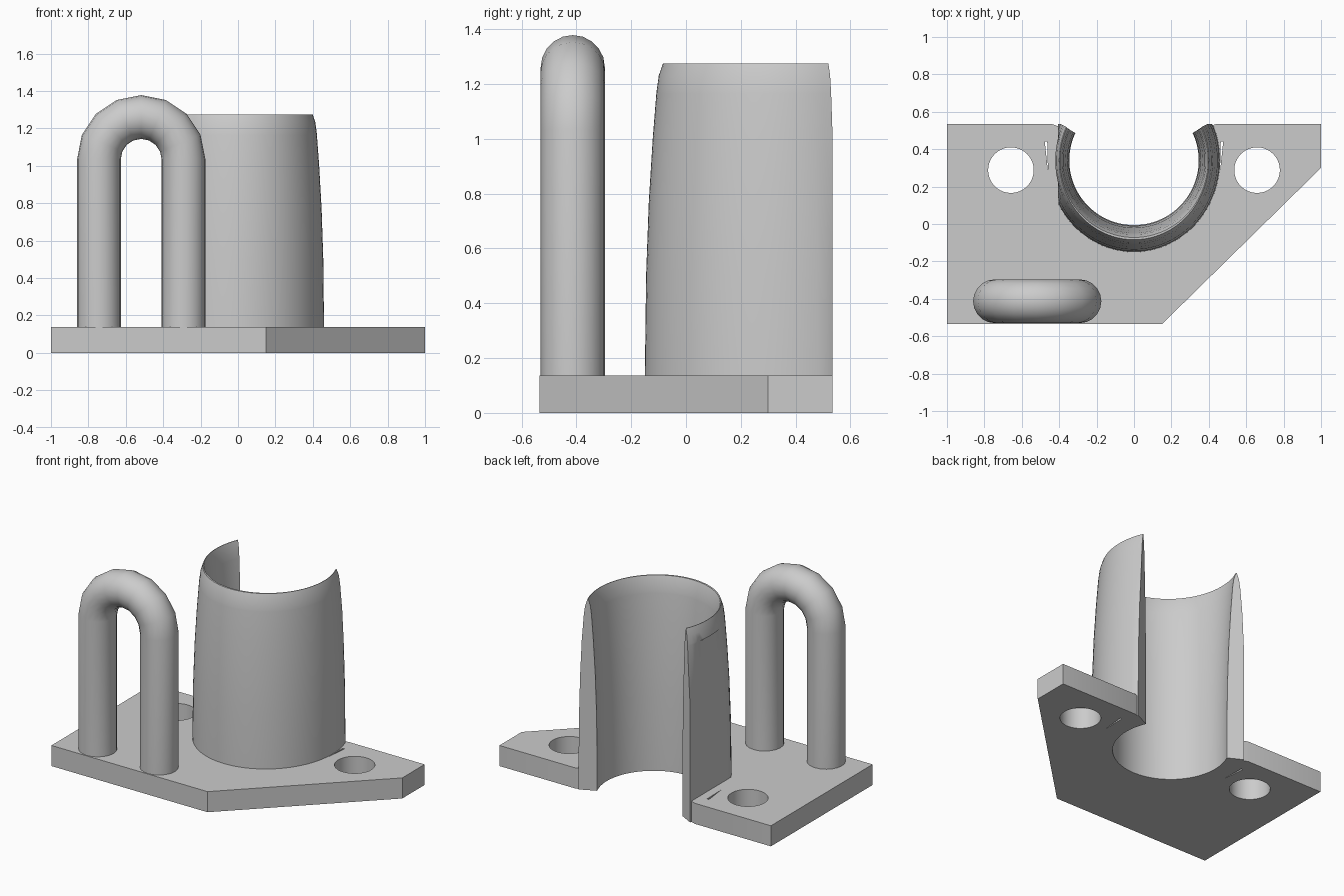
import bpy, bmesh, math
from mathutils import Vector

if "Cube" in bpy.data.objects:
    bpy.data.objects.remove(bpy.data.objects["Cube"])

GREY = (0.6, 0.6, 0.6, 1)
grey = bpy.data.materials.new("light_grey")
grey.use_nodes = True
grey.diffuse_color = GREY
grey.node_tree.nodes["Principled BSDF"].inputs["Base Color"].default_value = GREY

PLATE = 0.137          # plate thickness
CY = 0.34              # centre of the cradle in y
END = math.radians(25)  # where the cradle opening starts


def finish(obj, angle):
    """Assign the material and shade smooth with sharp edges kept."""
    obj.data.materials.clear()
    obj.data.materials.append(grey)
    bpy.ops.object.select_all(action='DESELECT')
    obj.select_set(True)
    bpy.context.view_layer.objects.active = obj
    bpy.ops.object.shade_smooth_by_angle(angle=math.radians(angle))


def skin(name, rings, angle):
    """Bridge closed rings of points into a capped solid."""
    bm = bmesh.new()
    loops = [[bm.verts.new(p) for p in ring] for ring in rings]
    n = len(loops[0])
    for a, b in zip(loops, loops[1:]):
        for i in range(n):
            j = (i + 1) % n
            bm.faces.new((a[i], a[j], b[j], b[i]))
    bm.faces.new(loops[0])
    bm.faces.new(loops[-1])
    bmesh.ops.recalc_face_normals(bm, faces=bm.faces)
    mesh = bpy.data.meshes.new(name)
    bm.to_mesh(mesh)
    bm.free()
    obj = bpy.data.objects.new(name, mesh)
    bpy.context.collection.objects.link(obj)
    finish(obj, angle)


def arc(cx, cy, r, start, end, steps):
    return [(cx + r * math.cos(start + (end - start) * i / steps),
             cy + r * math.sin(start + (end - start) * i / steps))
            for i in range(steps + 1)]


# Base plate: outline with a round notch, two bolt holes and two thin slits
outline = [(-0.44, 0.535), (-1, 0.535), (-1, -0.535), (0.15, -0.535),
           (1, 0.30), (1, 0.535), (0.44, 0.535)]
outline += arc(0, CY, 0.375, END, -math.pi - END, 40)
splines = [outline]
for side in (-1, 1):
    splines.append(arc(side * 0.658, 0.288, 0.122, 0, math.tau, 40)[:-1])
    splines.append([(side * 0.477, 0.44), (side * 0.464, 0.44), (side * 0.46, 0.28)])

curve = bpy.data.curves.new("base_plate", 'CURVE')
curve.dimensions = '2D'
curve.fill_mode = 'BOTH'
curve.extrude = PLATE / 2
for points in splines:
    s = curve.splines.new('POLY')
    s.points.add(len(points) - 1)
    for p, (x, y) in zip(s.points, points):
        p.co = (x, y, 0, 1)
    s.use_cyclic_u = True
plate = bpy.data.objects.new("base_plate", curve)
plate.location.z = PLATE / 2
bpy.context.collection.objects.link(plate)
bpy.ops.object.select_all(action='DESELECT')
plate.select_set(True)
bpy.context.view_layer.objects.active = plate
bpy.ops.object.convert(target='MESH')
finish(bpy.context.object, 30)

# Cradle: blade-shaped section swept around an open arc, flattened on one side
taper = [(0, 0), (PLATE, 0), (0.5, 0.004), (0.77, 0.013), (1.0, 0.026),
         (1.165, 0.038), (1.175, 0.039), (1.23, 0.046), (1.275, 0.06)]
section = [(z, 0.46 - d, 0.49 - d * 1.1) for z, d in taper]
section += [(z, 0.346 + d * 0.85, 0.346 + d * 1.1) for z, d in reversed(taper)]
rings = []
STEPS = 56
for i in range(STEPS + 1):
    a = END - (math.pi + 2 * END) * i / STEPS
    ring = []
    for z, rx, ry in section:
        x, y = rx * math.cos(a), CY + ry * math.sin(a)
        if z < 1.17:
            x = max(x, -0.405)
        ring.append((x, min(y, 0.535), z))
    rings.append(ring)
skin("cradle_wall", rings, 35)

# Handle: round bar bent into an arch on two straight legs
HX, HY, HZ, BEND, BAR = -0.5175, -0.413, 1.035, 0.226, 0.117


def bar_ring(centre, outward):
    circle = arc(0, 0, BAR, 0, math.tau, 20)[:-1]
    return [centre + outward * u + Vector((0, v, 0)) for u, v in circle]


middle = Vector((HX, HY, HZ))
right, down = Vector((1, 0, 0)), Vector((0, 0, PLATE - 0.02 - HZ))
rings = [bar_ring(middle + right * BEND + down, right)]
for i in range(9):
    a = math.pi * i / 8
    out = Vector((math.cos(a), 0, math.sin(a)))
    rings.append(bar_ring(middle + out * BEND, out))
rings.append(bar_ring(middle - right * BEND + down, -right))
skin("handle", rings, 40)
